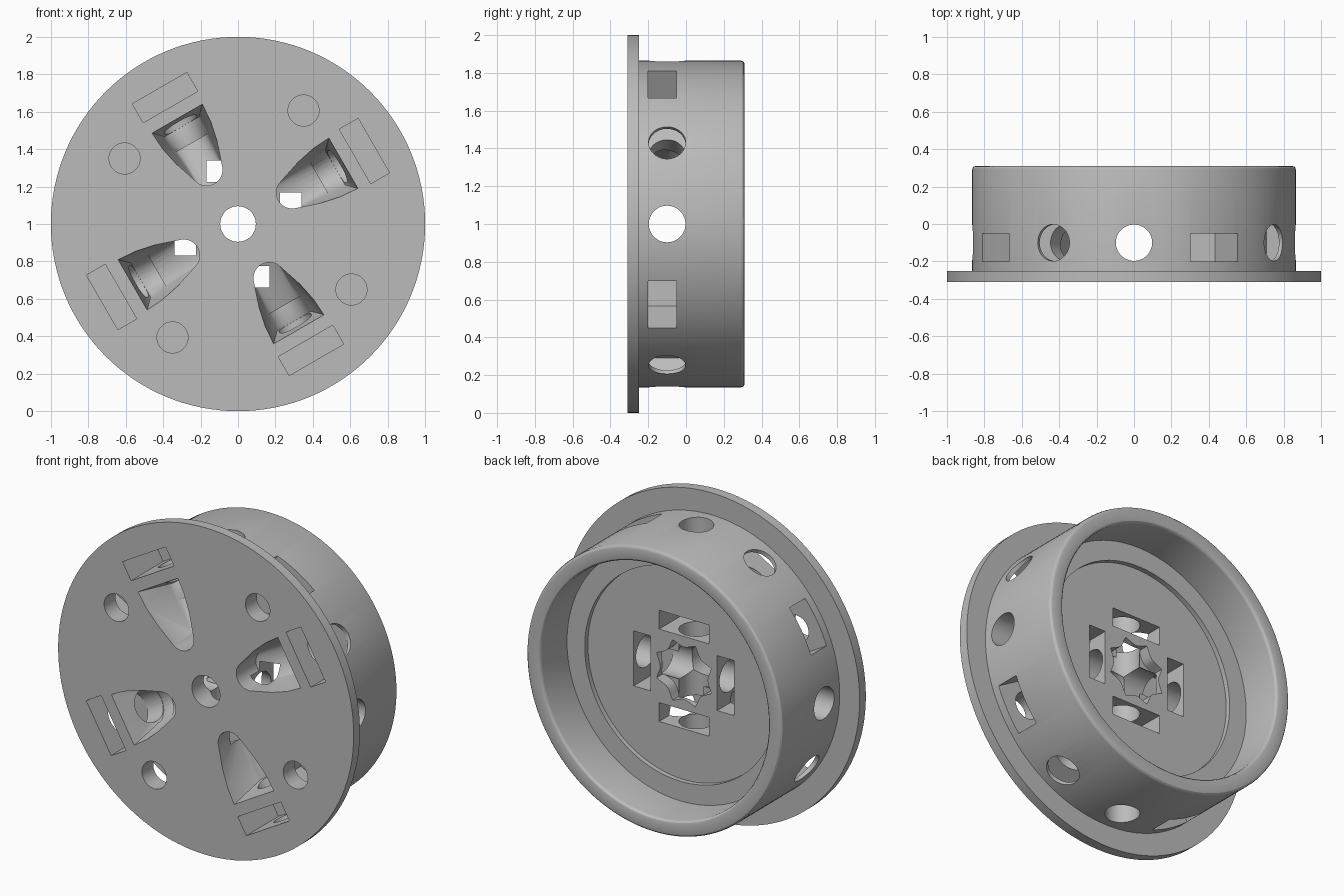
import bpy, bmesh
from math import pi, sin, cos, radians
from mathutils import Matrix, Vector

cube = bpy.data.objects.get("Cube")
if cube:
    bpy.data.objects.remove(cube)

CENTRE = Matrix.Translation((0, 0, 1))
BOLT_Y = -0.1  # depth of the radial bolt axes


def make_object(name, bm):
    bmesh.ops.recalc_face_normals(bm, faces=bm.faces)
    mesh = bpy.data.meshes.new(name)
    bm.to_mesh(mesh)
    bm.free()
    obj = bpy.data.objects.new(name, mesh)
    bpy.context.collection.objects.link(obj)
    return obj


def lathe(name, profile, steps=128):
    """Spin a closed (radius, y) profile about the y axis."""
    bm = bmesh.new()
    verts = [bm.verts.new((r, y, 0)) for r, y in profile]
    edges = [bm.edges.new((v, verts[i - 1])) for i, v in enumerate(verts)]
    bmesh.ops.spin(bm, geom=verts + edges, cent=(0, 0, 0), axis=(0, 1, 0),
                   angle=2 * pi, steps=steps, use_merge=True)
    bmesh.ops.remove_doubles(bm, verts=bm.verts, dist=1e-5)
    bm.transform(CENTRE)
    return make_object(name, bm)


def hull(points, angle=0):
    """Convex solid: x is radial, y is depth, z is sideways; turned to an angle."""
    bm = bmesh.new()
    for p in points:
        bm.verts.new(p)
    bmesh.ops.convex_hull(bm, input=bm.verts)
    bmesh.ops.dissolve_limit(bm, angle_limit=0.001, verts=bm.verts, edges=bm.edges)
    bm.transform(CENTRE @ Matrix.Rotation(-radians(angle), 4, 'Y'))
    return bm


def box(x0, x1, y0, y1, half):
    return [(x, y, z) for x in (x0, x1) for y in (y0, y1) for z in (-half, half)]


def ring(count, radius, turn=0):
    return [(radius * cos(2 * pi * i / count + turn), radius * sin(2 * pi * i / count + turn))
            for i in range(count)]


def radial_rod(x0, x1, radius):
    return [(x, BOLT_Y + a, b) for x in (x0, x1) for a, b in ring(48, radius)]


def depth_rod(x, y0, y1, radius, count=48, turn=0):
    return [(x + a, y, b) for y in (y0, y1) for a, b in ring(count, radius, turn)]


def cut(body, name, solids):
    """Subtract a group of separate solids from the body."""
    joined = bmesh.new()
    for bm in solids:
        temp = bpy.data.meshes.new("temp")
        bmesh.ops.recalc_face_normals(bm, faces=bm.faces)
        bm.to_mesh(temp)
        bm.free()
        joined.from_mesh(temp)
        bpy.data.meshes.remove(temp)
    cutter = make_object(name, joined)
    cutter.hide_render = True
    mod = body.modifiers.new(name, 'BOOLEAN')
    mod.operation, mod.solver, mod.object = 'DIFFERENCE', 'EXACT', cutter
    bpy.context.view_layer.objects.active = body
    bpy.ops.object.modifier_apply(modifier=name)
    bpy.data.objects.remove(cutter)


# Flanged drum with a rounded rim, open at the back, and a stepped floor
rim = [(0.845 + 0.02 * sin(t), 0.29 + 0.02 * cos(t)) for t in (pi / 2, pi / 3, pi / 6, 0)]
lip = [(0.79 - 0.02 * sin(t), 0.29 + 0.02 * cos(t)) for t in (0, pi / 6, pi / 3, pi / 2)]
hub = lathe("flanged_hub", [(0.095, -0.31), (1, -0.31), (1, -0.25), (0.865, -0.25)]
            + rim + lip + [(0.77, 0.05), (0.65, 0.05), (0.65, 0.02), (0.095, 0.02)])

square = range(0, 360, 90)
skewed = range(30, 360, 90)
between = range(60, 420, 90)

# Flared screw pockets in the front face
pocket = depth_rod(0.335, -0.33, -0.12, 0.085)
for i in range(17):
    t = pi * i / 16
    pocket.append((0.6, -0.12 + 0.12 * sin(t), 0.115 * cos(t)))
for side in (-1, 1):
    for x, z in ((0.65, 0.155), (0.55, 0.148), (0.445, 0.126), (0.38, 0.104)):
        pocket += [(x, -0.31, side * z), (x, -0.33, side * z)]
cut(hub, "pockets", [hull(pocket, a) for a in skewed])

# Nut slots: front ones near the edge, back ones around the centre
cut(hub, "front_slots", [hull(box(0.722, 0.838, -0.4, 0.0, 0.168), a) for a in skewed])
cut(hub, "back_slots", [hull(box(0.225, 0.34, -0.2, 0.1, 0.168), a) for a in square])

# Radial bolt holes
cut(hub, "skewed_holes", [hull(radial_rod(0.5, 0.95, 0.098), a) for a in skewed])
for a in (0, 90):
    cut(hub, "cross_hole", [hull(radial_rod(-0.95, 0.95, 0.097), a)])

# Front bolt holes meeting hexagonal nut traps that open through the drum side
cut(hub, "front_bolt_holes", [hull(depth_rod(0.7, -0.4, -0.06, 0.083), a) for a in between])
trap = depth_rod(0.7, -0.2, -0.05, 0.167, 6) + box(0.7, 0.95, -0.2, -0.05, 0.145)
cut(hub, "nut_traps", [hull(trap, a) for a in between])

# Scalloped eight-point recess around the axle hole
star = bmesh.new()
outline = []
for k in range(8):
    for j in range(8):
        a = (k + 0.5 + j / 8) * pi / 4
        radius = 0.2 - 0.04 * sin(pi * j / 8)
        outline.append(star.verts.new((radius * cos(a), -0.05, radius * sin(a))))
base = star.faces.new(outline)
top = bmesh.ops.extrude_face_region(star, geom=[base])["geom"]
bmesh.ops.translate(star, vec=Vector((0, 0.15, 0)),
                    verts=[g for g in top if isinstance(g, bmesh.types.BMVert)])
star.transform(CENTRE)
cut(hub, "star_recess", [star])

# Single grey material, smooth round surfaces with crisp edges
grey = bpy.data.materials.new("plain_grey")
grey.use_nodes = True
colour = (0.5, 0.5, 0.5, 1)
grey.diffuse_color = colour
grey.node_tree.nodes["Principled BSDF"].inputs["Base Color"].default_value = colour
hub.data.materials.clear()
hub.data.materials.append(grey)
for poly in hub.data.polygons:
    poly.material_index = 0
bpy.ops.object.select_all(action='DESELECT')
hub.select_set(True)
bpy.context.view_layer.objects.active = hub
bpy.ops.object.shade_smooth_by_angle(angle=radians(30))
